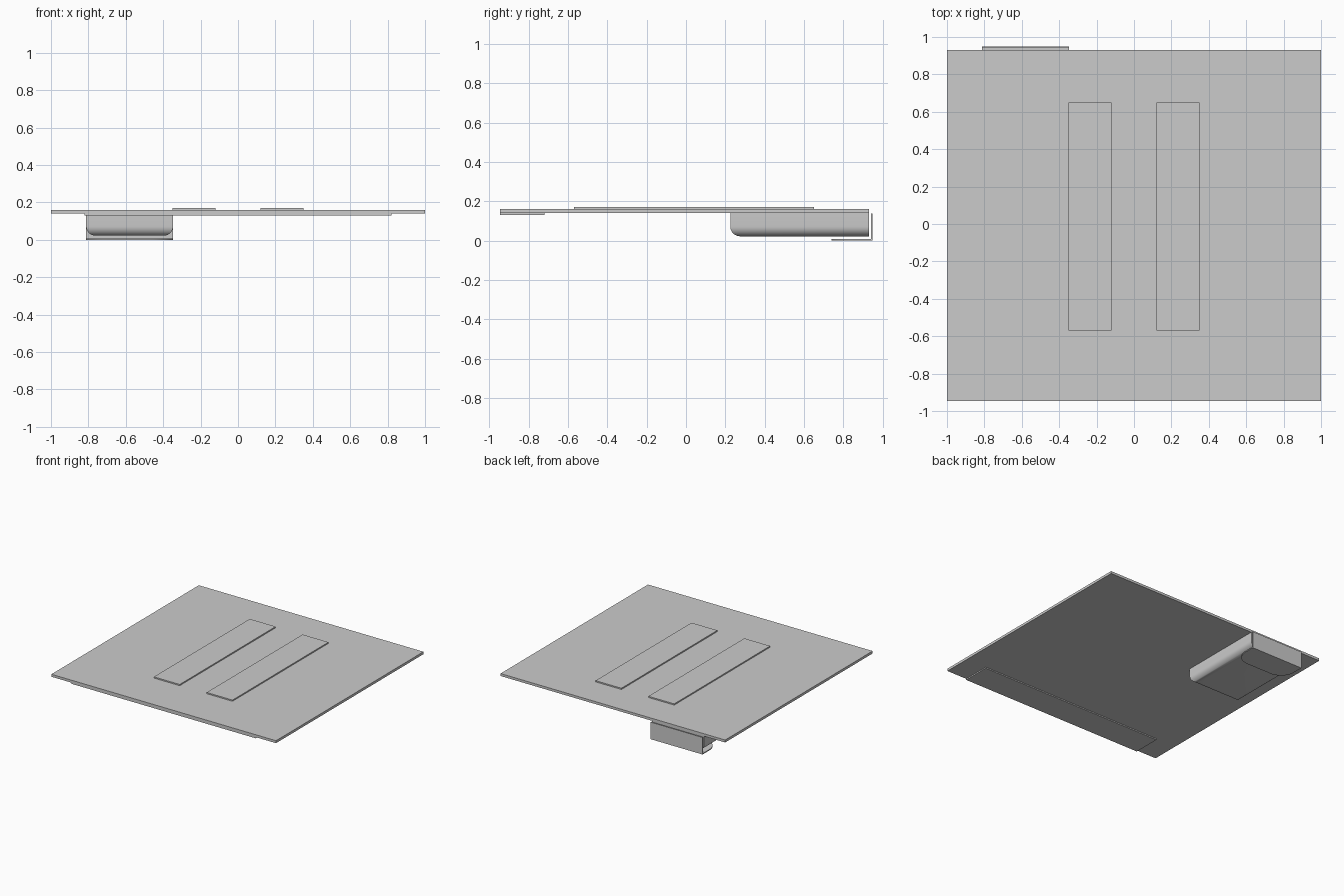
import bpy, bmesh

if "Cube" in bpy.data.objects:
    bpy.data.objects.remove(bpy.data.objects["Cube"])


def finish(name, bm, smooth=False):
    bmesh.ops.recalc_face_normals(bm, faces=bm.faces)
    mesh = bpy.data.meshes.new(name)
    bm.to_mesh(mesh)
    bm.free()
    obj = bpy.data.objects.new(name, mesh)
    bpy.context.collection.objects.link(obj)
    if smooth:
        bpy.ops.object.select_all(action='DESELECT')
        obj.select_set(True)
        bpy.context.view_layer.objects.active = obj
        bpy.ops.object.shade_smooth_by_angle()
    return obj


def box(name, lo, hi, pick=None, radius=0.0, segments=8):
    """Box between two corners; edges chosen by pick(midpoint, direction) are rounded."""
    bm = bmesh.new()
    bmesh.ops.create_cube(bm, size=1)
    for v in bm.verts:
        for i in range(3):
            v.co[i] = lo[i] if v.co[i] < 0 else hi[i]
    if pick:
        edges = [e for e in bm.edges
                 if pick((e.verts[0].co + e.verts[1].co) / 2,
                         e.verts[1].co - e.verts[0].co)]
        bmesh.ops.bevel(bm, geom=edges, offset=radius, segments=segments,
                        profile=0.5, affect='EDGES')
    return finish(name, bm, bool(pick))


# main flat panel
box("panel", (-1, -0.945, 0.14), (1, 0.93, 0.16))

# two raised strips on top
for side, name in ((-1, "left_strip"), (1, "right_strip")):
    xs = sorted((side * 0.12, side * 0.35))
    box(name, (xs[0], -0.57, 0.16), (xs[1], 0.65, 0.17))

# shallow strip under the front edge
box("front_under_strip", (-0.82, -0.945, 0.131), (0.82, -0.72, 0.14))

# housing below the panel: bottom edges rounded except at the back
X0, X1 = -0.812, -0.347
box("housing", (X0, 0.225, 0.022), (X1, 0.93, 0.14),
    lambda m, d: m.z < 0.03 and m.y < 0.9, 0.05)

# thin L-shaped bracket behind the housing
box("bracket_back", (X0, 0.941, 0.0), (X1, 0.949, 0.137))
box("bracket_lip", (X0, 0.74, 0.0), (X1, 0.941, 0.008),
    lambda m, d: abs(d.z) > 0.001 and m.y < 0.8, 0.12, 12)
